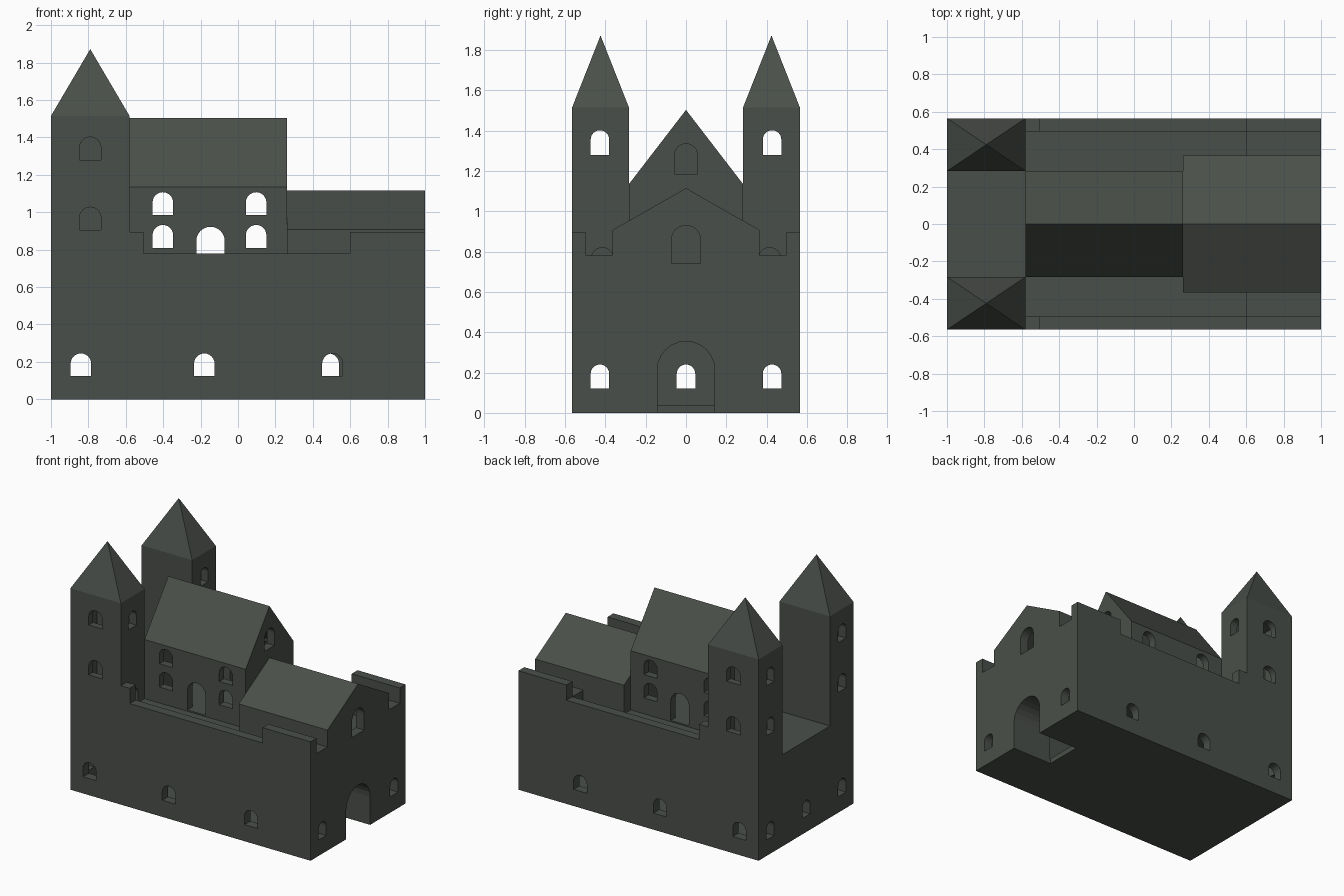
import bpy, bmesh, math

cube = bpy.data.objects.get("Cube")
if cube:
    bpy.data.objects.remove(cube, do_unlink=True)

stone = bpy.data.materials.new("dark_grey_green_stone")
stone.use_nodes = True
colour = (0.068, 0.078, 0.068, 1)
stone.diffuse_color = colour
stone.node_tree.nodes["Principled BSDF"].inputs["Base Color"].default_value = colour

DECK = 0.69   # terrace level
WALL = 0.07   # wall thickness


def prism(name, profile, axis, a, b):
    """Extrude a (horizontal, z) profile along x or y from a to b."""
    bm = bmesh.new()
    place = (lambda p, t: (t, p[0], p[1])) if axis == "x" else (lambda p, t: (p[0], t, p[1]))
    ends = [[bm.verts.new(place(p, t)) for p in profile] for t in (a, b)]
    for ring in ends:
        bm.faces.new(ring)
    n = len(profile)
    for i in range(n):
        j = (i + 1) % n
        bm.faces.new((ends[0][i], ends[0][j], ends[1][j], ends[1][i]))
    bmesh.ops.recalc_face_normals(bm, faces=bm.faces)
    mesh = bpy.data.meshes.new(name)
    bm.to_mesh(mesh)
    bm.free()
    mesh.materials.append(stone)
    ob = bpy.data.objects.new(name, mesh)
    bpy.context.collection.objects.link(ob)
    return ob


def box(name, x0, x1, y0, y1, z0, z1):
    y0, y1 = sorted((y0, y1))
    return prism(name, [(x0, z0), (x1, z0), (x1, z1), (x0, z1)], "y", y0, y1)


def arch(axis, centre, width, z0, z1, a, b):
    """Round-headed opening used as a cutter."""
    r = width / 2
    pts = [(centre - r, z0), (centre + r, z0)]
    for i in range(13):
        t = math.pi * i / 12
        pts.append((centre + r * math.cos(t), z1 - r + r * math.sin(t)))
    return prism("opening_cutter", pts, axis, a, b)


def house(name, half, z0, eave, ridge, x0, x1):
    return prism(name, [(-half, z0), (half, z0), (half, eave), (0, ridge), (-half, eave)],
                 "x", x0, x1)


def cut(target, cutters):
    """Subtract every cutter, then discard it."""
    bpy.context.view_layer.objects.active = target
    for c in cutters:
        c.hide_render = True
        mod = target.modifiers.new("cut", "BOOLEAN")
        mod.operation, mod.solver, mod.object = "DIFFERENCE", "EXACT", c
        bpy.ops.object.modifier_apply(modifier=mod.name)
        bpy.data.objects.remove(c, do_unlink=True)


# Lower storey: hall, two gate side rooms, gate passage and windows
base = box("lower_storey", -1, 1, -0.565, 0.565, 0, DECK)
cuts = [box("hall_cutter", -1 + WALL, 0.67, -0.495, 0.495, 0.04, 0.62)]
for s in (-1, 1):
    cuts.append(box("side_room_cutter", 0.6, 1 - WALL, s * 0.21, s * 0.495, 0.04, 0.62))
    for x in (-0.84, -0.18, 0.505 if s < 0 else 0.485):
        cuts.append(arch("y", x, 0.11, 0.125, 0.245, s * 0.54 - 0.08, s * 0.54 + 0.08))
    for x in (-1, 1):
        cuts.append(arch("x", s * 0.427, 0.092, 0.12, 0.24, x - 0.1, x + 0.1))
cuts.append(arch("x", 0, 0.092, 0.12, 0.24, -1.1, -0.9))
cuts.append(arch("x", 0, 0.285, -0.1, 0.355, 0.66, 1.1))
cut(base, cuts)

for s, side in ((-1, "right"), (1, "left")):
    # Stepped parapet and raised end deck
    prism(side + "_parapet",
          [(-0.58, DECK), (1, DECK), (1, 0.895), (0.6, 0.895), (0.6, 0.78),
           (-0.505, 0.78), (-0.505, 0.895), (-0.58, 0.895)],
          "y", s * 0.495, s * 0.565)
    box(side + "_raised_deck", 0.6, 1, s * 0.365, s * 0.495, DECK, 0.78)

    # Tower with windows on its outer sides and a terrace doorway
    tower = box(side + "_tower", -1, -0.58, s * 0.283, s * 0.565, DECK, 1.515)
    cuts = [box("tower_room_cutter", -0.94, -0.64, s * 0.335, s * 0.513, 0.72, 1.46)]
    for z in (0.905, 1.28):
        cuts.append(arch("y", -0.79, 0.115, z, z + 0.122, s * 0.56 - 0.06, s * 0.56 + 0.06))
        cuts.append(arch("x", s * 0.427, 0.092, z, z + 0.122, -1.1, -0.92))
    cuts.append(arch("x", s * 0.427, 0.092, 1.28, 1.402, -0.66, -0.5))
    cuts.append(arch("x", s * 0.415, 0.11, 0.7, 0.82, -0.66, -0.5))
    cut(tower, cuts)

    # Spire
    bpy.ops.mesh.primitive_cone_add(vertices=4, radius1=math.sqrt(0.5), radius2=0, depth=1,
                                    rotation=(0, 0, 0))
    spire = bpy.context.object
    spire.name = side + "_spire"
    for v in spire.data.vertices:   # turn the square base parallel to the axes, then size it
        x, y, z = v.co
        c = math.sqrt(0.5)
        v.co = ((x - y) * c * 0.42, (x + y) * c * 0.282, z * 0.357)
    spire.location = (-0.79, s * 0.424, 1.515 + 0.357 / 2)
    spire.data.materials.append(stone)

# Great hall above the terrace
hall = house("great_hall", 0.283, DECK, 1.135, 1.503, -0.58, 0.262)
cuts = [house("hall_room_cutter", 0.225, 0.7, 1.125, 1.42, -0.52, 0.2)]
for s in (-1, 1):
    a, b = s * 0.26 - 0.07, s * 0.26 + 0.07
    cuts.append(arch("y", -0.147, 0.152, 0.7, 0.922, a, b))
    for x in (-0.402, 0.097):
        for z in (0.81, 0.985):
            cuts.append(arch("y", x, 0.11, z, z + 0.122, a, b))
cuts.append(arch("x", 0, 0.115, 1.185, 1.335, 0.15, 0.35))
cut(hall, cuts)

# Lower gabled wing over the gate
wing = house("gate_wing", 0.365, DECK, 0.907, 1.115, 0.262, 1)
cut(wing, [house("wing_room_cutter", 0.3, 0.7, 0.88, 1.04, 0.32, 0.93),
           arch("x", 0, 0.145, 0.74, 0.93, 0.9, 1.1)])
